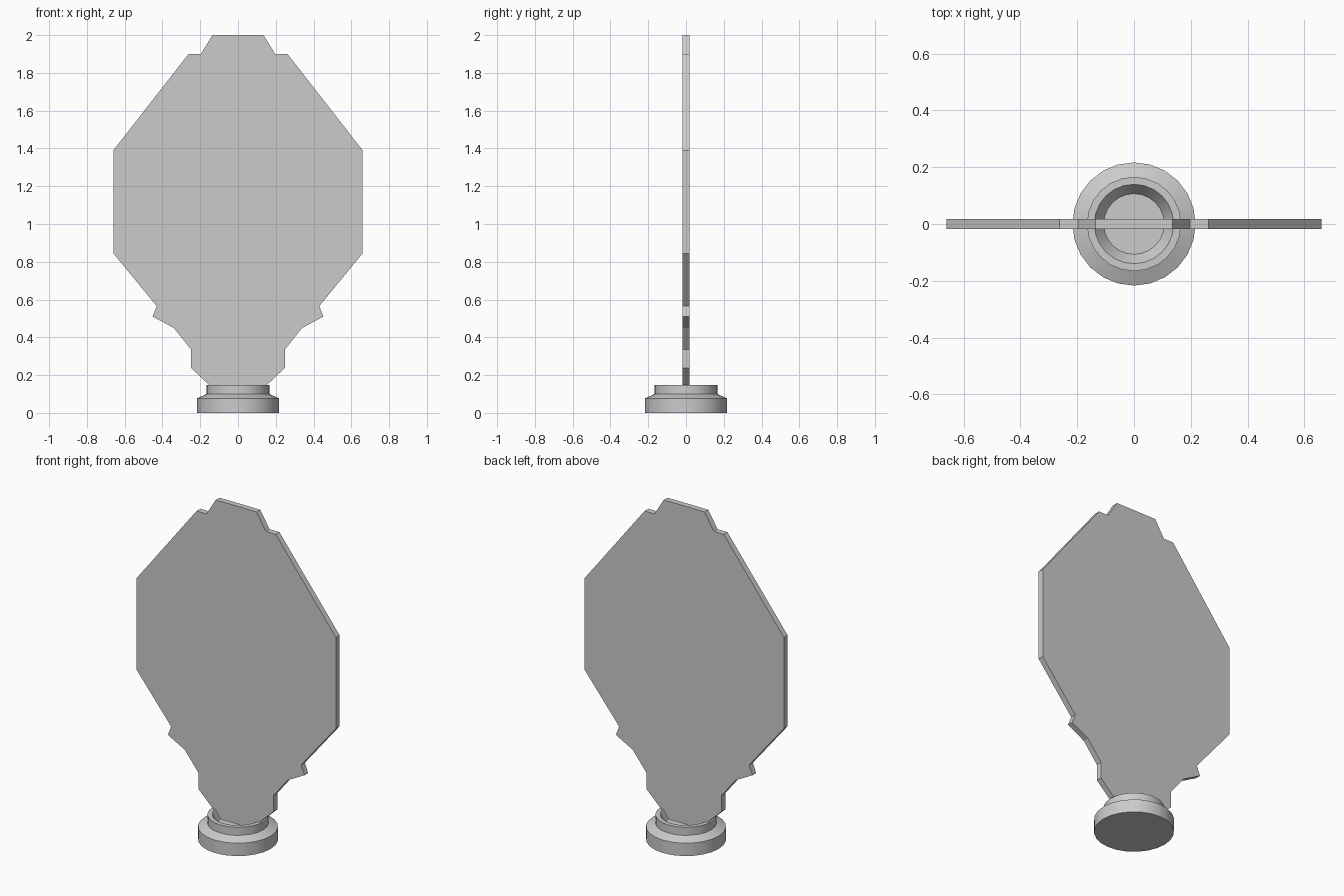
import bpy, bmesh
from math import radians
from mathutils import Vector

if "Cube" in bpy.data.objects:
    bpy.data.objects.remove(bpy.data.objects["Cube"])


def finish(bm, name):
    bmesh.ops.remove_doubles(bm, verts=bm.verts, dist=1e-5)
    bmesh.ops.recalc_face_normals(bm, faces=bm.faces)
    mesh = bpy.data.meshes.new(name)
    bm.to_mesh(mesh)
    bm.free()
    obj = bpy.data.objects.new(name, mesh)
    bpy.context.collection.objects.link(obj)
    return obj


# Flat panel: half outline mirrored across x, then extruded in y
half = [(0.135, 2.0), (0.197, 1.9), (0.262, 1.9), (0.66, 1.39), (0.66, 0.845),
        (0.43, 0.565), (0.452, 0.51), (0.34, 0.45), (0.248, 0.335),
        (0.248, 0.238), (0.155, 0.15), (0.105, 0.1)]
outline = half + [(-x, z) for x, z in reversed(half)]
thick = 0.035
bm = bmesh.new()
face = bm.faces.new([bm.verts.new((x, -thick / 2, z)) for x, z in outline])
ext = bmesh.ops.extrude_face_region(bm, geom=[face])
bmesh.ops.translate(bm, vec=(0, thick, 0),
                    verts=[v for v in ext["geom"] if isinstance(v, bmesh.types.BMVert)])
finish(bm, "panel")

# Round stepped base with a shallow socket: lathed profile
profile = [(0, 0), (0.217, 0), (0.217, 0.077), (0.166, 0.1), (0.166, 0.148),
           (0.14, 0.148), (0.107, 0.1), (0, 0.1)]
bm = bmesh.new()
pts = [bm.verts.new((r, 0, z)) for r, z in profile]
edges = [bm.edges.new(pair) for pair in zip(pts, pts[1:])]
bmesh.ops.spin(bm, geom=pts + edges, cent=(0, 0, 0), axis=Vector((0, 0, 1)),
               angle=radians(360), steps=24, use_duplicate=False)
base = finish(bm, "base")

# Smooth round walls, sharp rims
bpy.context.view_layer.objects.active = base
base.select_set(True)
bpy.ops.object.shade_smooth_by_angle(angle=radians(20))
